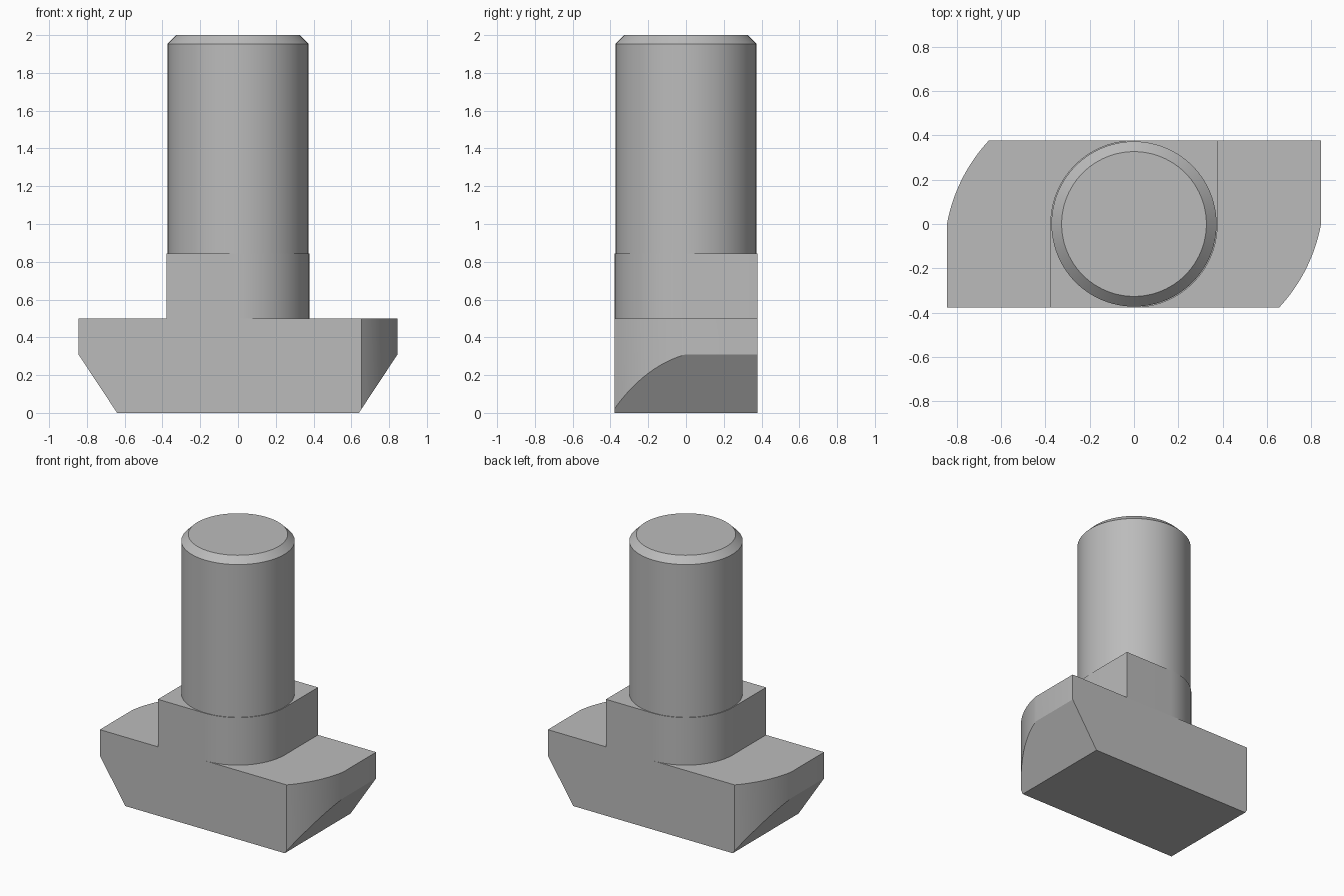
import bpy, bmesh, math
from mathutils import Vector

cube = bpy.data.objects.get("Cube")
if cube:
    bpy.data.objects.remove(cube, do_unlink=True)

STEEL = (0.5, 0.5, 0.5, 1.0)
mat = bpy.data.materials.new("steel grey")
mat.use_nodes = True
mat.diffuse_color = STEEL
mat.node_tree.nodes["Principled BSDF"].inputs["Base Color"].default_value = STEEL

HALF_L, HALF_W = 0.845, 0.378      # head half length and half width
HEAD_TOP, NECK_TOP, TOP = 0.5, 0.845, 2.0
SHANK_R, CHAMFER = 0.373, 0.046


def arc(a, b, radius, steps):
    """Points from a to b along an arc that bulges right of the direction a to b."""
    a, b = Vector(a), Vector(b)
    d = b - a
    left = Vector((-d.y, d.x)).normalized()
    c = (a + b) / 2 + left * math.sqrt(max(radius ** 2 - d.length_squared / 4, 0))
    start = math.atan2(a.y - c.y, a.x - c.x)
    sweep = 2 * math.asin(min(d.length / 2 / radius, 1))
    return [(c.x + radius * math.cos(start + sweep * i / steps),
             c.y + radius * math.sin(start + sweep * i / steps))
            for i in range(steps + 1)]


def with_half_turn(points):
    """Complete an outline that has two-fold symmetry about the axis."""
    return points + [(-x, -y) for x, y in points]


def prism(outline, z0, z1, bottom=True):
    bm = bmesh.new()
    base = bm.faces.new([bm.verts.new((x, y, z0)) for x, y in outline])
    out = bmesh.ops.extrude_face_region(bm, geom=[base], use_keep_orig=True)
    verts = [g for g in out["geom"] if isinstance(g, bmesh.types.BMVert)]
    bmesh.ops.translate(bm, verts=verts, vec=(0, 0, z1 - z0))
    bmesh.ops.recalc_face_normals(bm, faces=bm.faces[:])
    if not bottom:
        low = [f for f in bm.faces if all(v.co.z < z0 + 1e-4 for v in f.verts)]
        bmesh.ops.delete(bm, geom=low, context='FACES_ONLY')
    return bm


def finish(bm, name):
    mesh = bpy.data.meshes.new(name)
    bm.to_mesh(mesh)
    bm.free()
    mesh.materials.append(mat)
    obj = bpy.data.objects.new(name, mesh)
    bpy.context.collection.objects.link(obj)
    bpy.ops.object.select_all(action='DESELECT')
    obj.select_set(True)
    bpy.context.view_layer.objects.active = obj
    bpy.ops.object.shade_smooth_by_angle(angle=math.radians(25))
    return obj


# T-shaped head: two opposite corners rounded, both ends undercut
corner = arc((0.655, -HALF_W), (HALF_L, 0), 0.75, 16)
head = prism(with_half_turn(corner + [(HALF_L, HALF_W)]), 0, HEAD_TOP)
for side in (1, -1):
    geom = head.verts[:] + head.edges[:] + head.faces[:]
    cut = bmesh.ops.bisect_plane(head, geom=geom, plane_co=(side * 0.64, 0, 0),
                                 plane_no=(side * 0.31, 0, -0.205), clear_outer=True)
    rim = [e for e in cut["geom_cut"] if isinstance(e, bmesh.types.BMEdge)]
    bmesh.ops.holes_fill(head, edges=rim, sides=0)
bmesh.ops.recalc_face_normals(head, faces=head.faces[:])
finish(head, "head")

# Neck: square block with two opposite corners fully rounded
corner = arc((0, -HALF_W), (HALF_W, 0), HALF_W, 24)
neck = prism(with_half_turn(corner + [(HALF_W, HALF_W)]), HEAD_TOP, NECK_TOP, bottom=False)
finish(neck, "neck")

# Round shank with a chamfered tip
circle = [(SHANK_R * math.cos(math.tau * i / 96), SHANK_R * math.sin(math.tau * i / 96))
          for i in range(96)]
shank = prism(circle, NECK_TOP, TOP, bottom=False)
rim = [e for e in shank.edges if all(v.co.z > TOP - 1e-4 for v in e.verts)]
bmesh.ops.bevel(shank, geom=rim, offset=CHAMFER, segments=1, affect='EDGES')
finish(shank, "shank")
